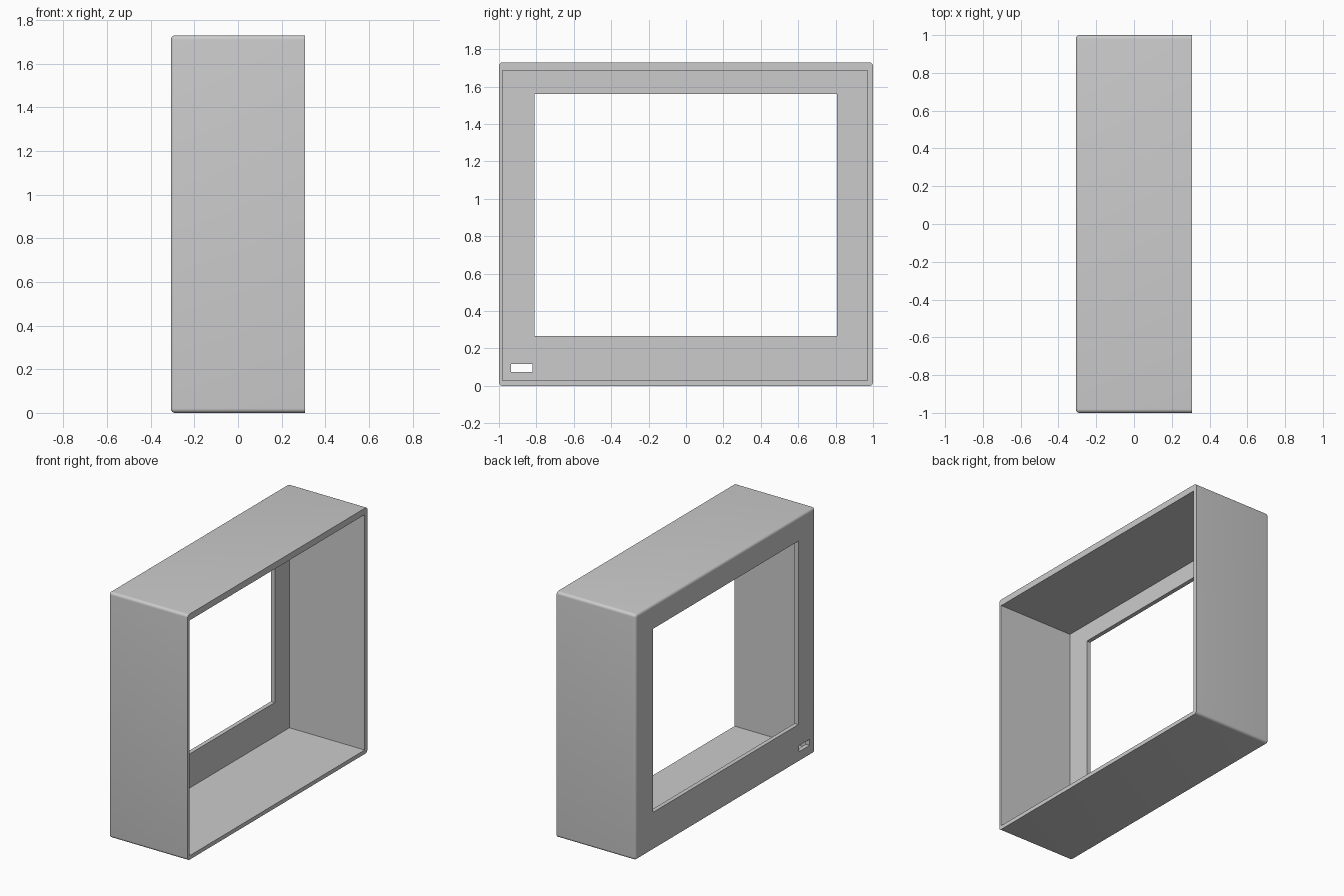
import bpy
import bmesh
import math

default = bpy.data.objects.get("Cube")
if default:
    bpy.data.objects.remove(default, do_unlink=True)

FRONT, REAR = -0.308, 0.308   # x of the bezel face and of the open rim
HEIGHT = 1.73
PANEL = 0.03                  # bezel panel thickness
FILLET = 0.02

grey = bpy.data.materials.new("plain_grey")
grey.use_nodes = True
colour = (0.6, 0.6, 0.6, 1)
grey.diffuse_color = colour
grey.node_tree.nodes["Principled BSDF"].inputs["Base Color"].default_value = colour


def block(name, x, y, z, fillet=0):
    """Box between (min, max) pairs; fillets every edge except the rim at max x."""
    bm = bmesh.new()
    bmesh.ops.create_cube(bm, size=1)
    for v in bm.verts:
        v.co = [pair[0] if c < 0 else pair[1] for pair, c in zip((x, y, z), v.co)]
    if fillet:
        edges = [e for e in bm.edges if min(v.co.x for v in e.verts) < x[1] - 0.001]
        bmesh.ops.bevel(bm, geom=edges, offset=fillet, segments=6,
                        profile=0.5, affect='EDGES')
    bmesh.ops.recalc_face_normals(bm, faces=bm.faces)
    mesh = bpy.data.meshes.new(name)
    bm.to_mesh(mesh)
    bm.free()
    mesh.materials.append(grey)
    obj = bpy.data.objects.new(name, mesh)
    bpy.context.collection.objects.link(obj)
    return obj


# Rounded outer body
housing = block("bezel_housing", (FRONT, REAR), (-1, 1), (0, HEIGHT), FILLET)

# Hollow interior, screen opening and small corner slot
through = (FRONT - 0.1, FRONT + 0.1)
cutters = [
    block("cavity_cutter", (FRONT + PANEL, REAR + 0.1), (-0.98, 0.97), (0.028, 1.685)),
    block("screen_cutter", through, (-0.81, 0.806), (0.268, 1.56)),
    block("slot_cutter", through, (-0.935, -0.82), (0.074, 0.117)),
]

bpy.ops.object.select_all(action='DESELECT')
housing.select_set(True)
bpy.context.view_layer.objects.active = housing
for cutter in cutters:
    cutter.hide_render = True
    mod = housing.modifiers.new(cutter.name, 'BOOLEAN')
    mod.operation = 'DIFFERENCE'
    mod.solver = 'EXACT'
    mod.object = cutter
    bpy.ops.object.modifier_apply(modifier=mod.name)
    bpy.data.objects.remove(cutter, do_unlink=True)

# Smooth fillets, crisp openings
bpy.ops.object.shade_smooth_by_angle(angle=math.radians(30))
